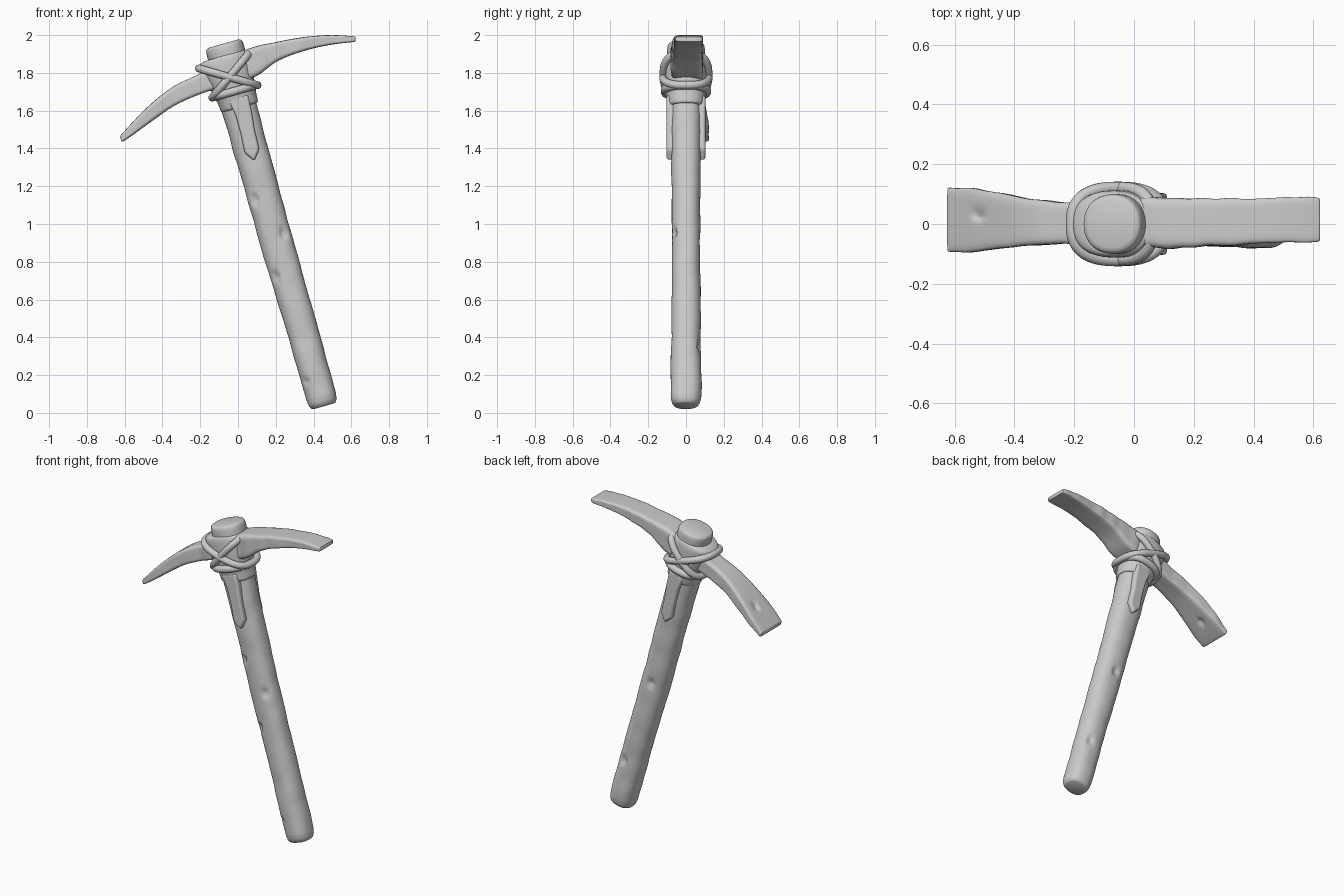
import bpy, bmesh, math, random
from mathutils import Vector, noise

if "Cube" in bpy.data.objects:
    bpy.data.objects.remove(bpy.data.objects["Cube"])

random.seed(4)
grey = bpy.data.materials.new("plain grey")
grey.diffuse_color = (0.6, 0.6, 0.6, 1)
grey.use_nodes = True
grey.node_tree.nodes["Principled BSDF"].inputs["Base Color"].default_value = grey.diffuse_color

# Handle frame: O on the axis, U along it, P across it
O, U, P, Y = Vector((0, 0, 1.64)), Vector((-0.273, 0, 0.962)), Vector((0.962, 0, 0.273)), Vector((0, 1, 0))


def finish(name, bm, angle=60):
    bmesh.ops.recalc_face_normals(bm, faces=bm.faces)
    me = bpy.data.meshes.new(name)
    bm.to_mesh(me)
    bm.free()
    ob = bpy.data.objects.new(name, me)
    bpy.context.collection.objects.link(ob)
    me.materials.append(grey)
    bpy.ops.object.select_all(action='DESELECT')
    ob.select_set(True)
    bpy.context.view_layer.objects.active = ob
    bpy.ops.object.shade_smooth_by_angle(angle=math.radians(angle))
    return ob


def refine(st, k):
    """Catmull-Rom interpolation of stations"""
    out = []
    for i in range(len(st) - 1):
        a, b, c, d = st[max(i - 1, 0)], st[i], st[i + 1], st[min(i + 2, len(st) - 1)]
        for j in range(k):
            t = j / k
            out.append([0.5 * (2 * q + (r - p) * t + (2 * p - 5 * q + 4 * r - s) * t * t
                               + (3 * q - p - 3 * r + s) * t ** 3) for p, q, r, s in zip(a, b, c, d)])
    return out + [list(st[-1])]


def loft(name, rings, power, n=48, dents=(), rough=0.0):
    """rings: (centre, half axis a, half axis b); superellipse sections"""
    bm = bmesh.new()
    loops = []
    for c, a, b in rings:
        loop = []
        for i in range(n):
            t = 2 * math.pi * i / n
            x, y = math.cos(t), math.sin(t)
            r = (abs(x) ** power + abs(y) ** power) ** (-1 / power)
            off = a * x * r + b * y * r
            co = c + off * (1 + rough * noise.noise((c + off) * 9))
            for pos, rad, depth in dents:
                d = (co - pos).length
                if d < rad:
                    co -= off.normalized() * depth * (1 - (d / rad) ** 2)
            loop.append(bm.verts.new(co))
        loops.append(loop)
    for l0, l1 in zip(loops, loops[1:]):
        for i in range(n):
            bm.faces.new((l0[i], l0[(i + 1) % n], l1[(i + 1) % n], l1[i]))
    bm.faces.new(loops[0])
    bm.faces.new(loops[-1])
    return finish(name, bm)


def axis_rings(stations, k=1):
    return [(O + U * s + P * o, P * a, Y * b) for s, o, a, b in refine(stations, k)]


def tube(name, points, radius):
    """closed cord through points"""
    cu = bpy.data.curves.new(name, 'CURVE')
    cu.dimensions = '3D'
    cu.bevel_depth, cu.bevel_resolution = radius, 4
    sp = cu.splines.new('POLY')
    sp.points.add(len(points) - 1)
    for q, co in zip(sp.points, points):
        q.co = (*co, 1)
    sp.use_cyclic_u = True
    sp.use_smooth = True
    ob = bpy.data.objects.new(name, cu)
    bpy.context.collection.objects.link(ob)
    cu.materials.append(grey)


# Wooden handle with a few nicks
nicks = [(Vector(p), 0.03, 0.02) for p in
         ((0.09, -0.06, 1.13), (0.245, -0.07, 0.95), (0.20, -0.06, 0.72), (0.37, -0.05, 0.17),
          (0.20, 0.07, 0.9), (0.40, 0.07, 0.35))]
handle = [(-1.668, 0, 0.055, 0.05), (-1.66, 0, 0.068, 0.066), (-1.63, 0, 0.078, 0.079), (-1.55, 0, 0.081, 0.082),
          (-1.2, 0, 0.084, 0.077), (-0.8, -0.004, 0.088, 0.074), (-0.4, -0.002, 0.09, 0.077), (0, 0, 0.095, 0.084)]
loft("handle", axis_rings(handle, 18), 2.3, 48, nicks, 0.05)

# Handle end showing above the head
stub = [(0.1, 0.01, 0.1, 0.098), (0.27, 0.012, 0.102, 0.1), (0.305, 0.012, 0.1, 0.098),
        (0.318, 0.012, 0.094, 0.092), (0.324, 0.012, 0.082, 0.08)]
loft("handle_top", axis_rings(stub, 3), 2.2, 48)

# Pick and adze arms as one curved bar: top x,z  bottom x,z  y min,max
arms = [(-0.622, 1.462, -0.618, 1.442, -0.088, 0.117), (-0.61, 1.482, -0.596, 1.444, -0.096, 0.124),
        (-0.47, 1.628, -0.455, 1.545, -0.085, 0.107), (-0.34, 1.728, -0.32, 1.635, -0.07, 0.082),
        (-0.20, 1.797, -0.17, 1.698, -0.068, 0.074), (-0.06, 1.87, -0.02, 1.74, -0.078, 0.082),
        (0.07, 1.932, 0.10, 1.785, -0.08, 0.088), (0.20, 1.963, 0.215, 1.865, -0.077, 0.087),
        (0.34, 1.988, 0.345, 1.915, -0.07, 0.084), (0.48, 2.0, 0.48, 1.947, -0.062, 0.088),
        (0.605, 1.994, 0.605, 1.963, -0.062, 0.09), (0.622, 1.986, 0.622, 1.966, -0.052, 0.08)]
rings = []
for xt, zt, xb, zb, y0, y1 in refine(arms, 12):
    y0 += 0.006 * noise.noise((xt * 14, 0, 0))
    y1 += 0.006 * noise.noise((xt * 14, 5, 0))
    rings.append((Vector(((xt + xb) / 2, (y0 + y1) / 2, (zt + zb) / 2)), Y * ((y1 - y0) / 2),
                  Vector(((xt - xb) / 2, 0, (zt - zb) / 2))))
pits = [(Vector((-0.52, 0.035, 1.58)), 0.028, 0.025), (Vector((-0.50, 0.03, 1.515)), 0.028, 0.02)]
loft("pick_head", rings, 7, 56, pits, 0.03)

# Eye of the head around the handle
eye = [(0.02, 0, 0.1, 0.09), (0.07, 0, 0.112, 0.105), (0.15, -0.005, 0.13, 0.112), (0.22, -0.008, 0.14, 0.112),
       (0.25, -0.005, 0.135, 0.108), (0.262, 0, 0.11, 0.1)]
loft("head_eye", axis_rings(eye, 5), 2.3, 48)

# Collar below the head
collar = [(-0.025, 0.003, 0.094, 0.085), (-0.015, 0.003, 0.102, 0.097), (0.03, 0.002, 0.106, 0.104), (0.07, 0, 0.116, 0.11)]
loft("collar", axis_rings(collar, 5), 2.3, 48)


# Cord ring on the collar and two crossing cords over the arms
def cord_loop(name, p, y, s, tilt, radius, off=0.0):
    pts = []
    for i in range(72):
        t = 2 * math.pi * i / 72
        c, n = math.cos(t), math.sin(t)
        r = (abs(c) ** 2.6 + abs(n) ** 2.6) ** (-1 / 2.6)
        pts.append(O + P * (p * c * r + off) + Y * (y * n * r) + U * (s + tilt * c * r))
    tube(name, pts, radius)


cord_loop("collar_cord", 0.108, 0.112, 0.066, 0.0, 0.022)
cord_loop("cross_cord_left", 0.137, 0.121, 0.148, -0.085, 0.021, -0.012)
cord_loop("cross_cord_right", 0.128, 0.119, 0.153, 0.088, 0.021, 0.005)

# Tongues running down the handle, front and back
outline = [(-0.045, 0.03), (0.062, 0.03), (0.058, -0.06), (0.046, -0.16), (0.042, -0.265),
           (0.0, -0.318), (-0.038, -0.265), (-0.03, -0.16), (-0.03, -0.06)]
for name, side in (("front_tongue", -1), ("back_tongue", 1)):
    bm = bmesh.new()
    face = bm.faces.new([bm.verts.new(O + P * p + U * s + Y * side * 0.05) for p, s in outline])
    ext = bmesh.ops.extrude_face_region(bm, geom=[face])
    for v in ext["geom"]:
        if isinstance(v, bmesh.types.BMVert):
            v.co += Y * side * 0.053
    ob = finish(name, bm, 75)
    bev = ob.modifiers.new("soft_edges", 'BEVEL')
    bev.width, bev.segments = 0.014, 4
